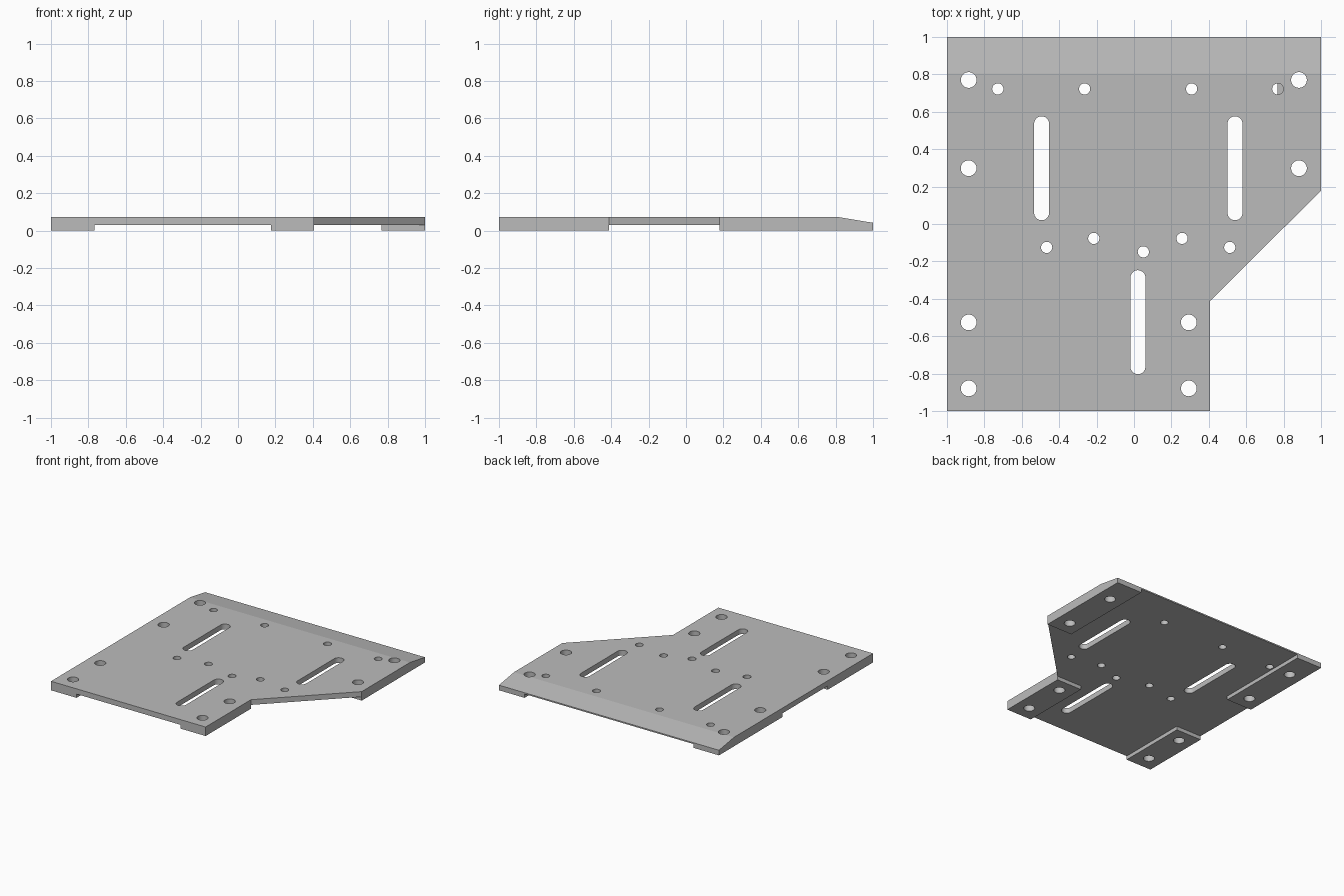
import bpy, bmesh, math
from mathutils import Vector

if "Cube" in bpy.data.objects:
    bpy.data.objects.remove(bpy.data.objects["Cube"])

TOP, FLOOR = 0.074, 0.031          # plate top, underside recess level


def add_prism(bm, outline, offset):
    """Closed prism: planar outline (3D points) swept along offset."""
    a = [bm.verts.new(p) for p in outline]
    b = [bm.verts.new(Vector(p) + Vector(offset)) for p in outline]
    bm.faces.new(a)
    bm.faces.new(b)
    n = len(a)
    for i in range(n):
        j = (i + 1) % n
        bm.faces.new((a[i], a[j], b[j], b[i]))


def make_object(name, prisms):
    bm = bmesh.new()
    for outline, offset in prisms:
        add_prism(bm, outline, offset)
    bmesh.ops.recalc_face_normals(bm, faces=bm.faces)
    mesh = bpy.data.meshes.new(name)
    bm.to_mesh(mesh)
    bm.free()
    ob = bpy.data.objects.new(name, mesh)
    bpy.context.collection.objects.link(ob)
    return ob


def slot(x, y0, y1, r, z0, seg=24):
    """Upright cutter with rounded ends; y0 == y1 gives a round hole."""
    pts = []
    for cy, start in ((y1, 0), (y0, math.pi)):
        last = seg if y0 == y1 else seg + 1
        for i in range(last):
            t = start + math.pi * i / seg
            pts.append((x + r * math.cos(t), cy + r * math.sin(t), z0))
    return pts, (0, 0, 0.2 - z0)


def cut(target, name, prisms):
    cutter = make_object(name, prisms)
    cutter.hide_render = True
    mod = target.modifiers.new(name, 'BOOLEAN')
    mod.operation = 'DIFFERENCE'
    mod.solver = 'EXACT'
    mod.object = cutter
    bpy.context.view_layer.objects.active = target
    bpy.ops.object.modifier_apply(modifier=mod.name)
    bpy.data.objects.remove(cutter)


# Plate blank with the angled notch at the front right
outline = [(-1, -1), (0.406, -1), (0.406, -0.412), (1, 0.178), (1, 1), (-1, 1)]
plate = make_object("mounting_plate",
                    [([(x, y, 0) for x, y in outline], (0, 0, TOP))])

# Underside recess, leaving a raised pad at each corner
recess = [(-0.767, -1.1), (0.176, -1.1), (0.176, -0.412), (1.1, -0.412),
          (1.1, 0.178), (0.767, 0.178), (0.767, 1.1), (-0.767, 1.1),
          (-0.767, 0.178), (-1.1, 0.178), (-1.1, -0.412), (-0.767, -0.412)]
cut(plate, "recess", [([(x, y, -0.05) for x, y in recess], (0, 0, 0.05 + FLOOR))])

# Sloped back edge
slope = (TOP - 0.042) / 0.195
wedge = [(-1.1, 0.805, TOP), (-1.1, 1.1, TOP - slope * 0.295),
         (-1.1, 1.1, 0.2), (-1.1, 0.805, 0.2)]
cut(plate, "back_slope", [(wedge, (2.2, 0, 0))])

# Bolt holes through the pads
bolts = [(x, y) for x in (-0.884, 0.882) for y in (0.77, 0.298)]
bolts += [(x, y) for x in (-0.884, 0.293) for y in (-0.526, -0.879)]
holes = [slot(x, y, y, 0.042, -0.1) for x, y in bolts]

# Small holes, only as deep as the thin plate
small = [(x, 0.722) for x in (-0.728, -0.264, 0.308, 0.769)]
small += [(-0.467, -0.125), (-0.215, -0.077), (0.05, -0.149),
          (0.257, -0.077), (0.512, -0.125)]
holes += [slot(x, y, y, 0.03, FLOOR - 0.0005) for x, y in small]

# Long adjustment slots
for x, y in ((-0.494, 0.06), (0.54, 0.06), (0.021, -0.763)):
    holes.append(slot(x, y, y + 0.476, 0.04, -0.1))
cut(plate, "holes", holes)

# Single grey material
grey = bpy.data.materials.new("grey")
grey.diffuse_color = (0.5, 0.5, 0.5, 1)
grey.use_nodes = True
grey.node_tree.nodes["Principled BSDF"].inputs["Base Color"].default_value = grey.diffuse_color
plate.data.materials.clear()
plate.data.materials.append(grey)
for p in plate.data.polygons:
    p.material_index = 0

bpy.ops.object.select_all(action='DESELECT')
plate.select_set(True)
bpy.context.view_layer.objects.active = plate
bpy.ops.object.shade_smooth_by_angle(angle=math.radians(8))
